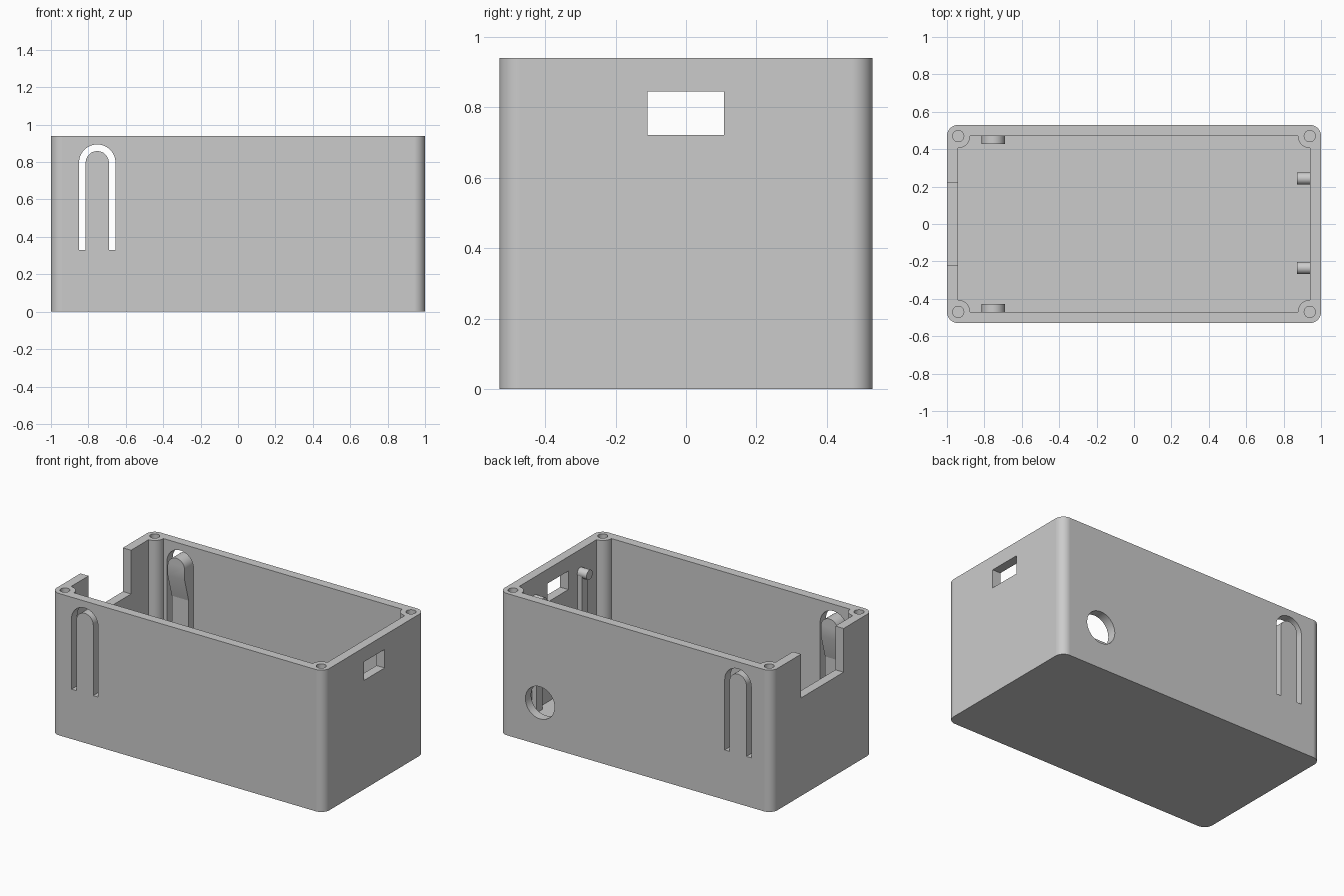
import bpy, bmesh, math

if "Cube" in bpy.data.objects:
    bpy.data.objects.remove(bpy.data.objects["Cube"])

grey = bpy.data.materials.new("light_grey")
grey.diffuse_color = (0.6, 0.6, 0.6, 1)
grey.use_nodes = True
grey.node_tree.nodes["Principled BSDF"].inputs["Base Color"].default_value = grey.diffuse_color

HX, HY, H = 1.0, 0.53, 0.94      # outer half sizes and height
T = 0.06                         # wall, floor and corner radius
IX, IY = HX - T, HY - T


def arc(cx, cy, r, a0, a1, n=16):
    return [(cx + r * math.cos(math.radians(a0 + (a1 - a0) * i / n)),
             cy + r * math.sin(math.radians(a0 + (a1 - a0) * i / n))) for i in range(n + 1)]


def rect(a0, b0, a1, b1):
    return [(a0, b0), (a1, b0), (a1, b1), (a0, b1)]


def circle(cx, cy, r, n=40):
    return arc(cx, cy, r, 0, 360, n)[:-1]


def prism(name, pts, axis, lo, hi):
    """Extrude a 2D outline along an axis from lo to hi."""
    place = {'x': lambda p, d: (d, p[0], p[1]),
             'y': lambda p, d: (p[0], d, p[1]),
             'z': lambda p, d: (p[0], p[1], d)}[axis]
    bm = bmesh.new()
    a = [bm.verts.new(place(p, lo)) for p in pts]
    b = [bm.verts.new(place(p, hi)) for p in pts]
    bm.faces.new(a)
    bm.faces.new(b)
    for i in range(len(pts)):
        j = (i + 1) % len(pts)
        bm.faces.new((a[i], a[j], b[j], b[i]))
    bmesh.ops.recalc_face_normals(bm, faces=bm.faces)
    me = bpy.data.meshes.new(name)
    bm.to_mesh(me)
    bm.free()
    ob = bpy.data.objects.new(name, me)
    bpy.context.collection.objects.link(ob)
    me.materials.append(grey)
    return ob


def boolean(ob, tool, op='DIFFERENCE'):
    mod = ob.modifiers.new("cut", 'BOOLEAN')
    mod.operation, mod.solver, mod.object = op, 'EXACT', tool
    bpy.context.view_layer.objects.active = ob
    bpy.ops.object.modifier_apply(modifier=mod.name)
    bpy.data.objects.remove(tool)


def finish(ob):
    bpy.ops.object.select_all(action='DESELECT')
    ob.select_set(True)
    bpy.context.view_layer.objects.active = ob
    bpy.ops.object.shade_smooth_by_angle(angle=math.radians(30))
    ob.modifiers.new("even_shading", 'WEIGHTED_NORMAL').keep_sharp = True


# Box with rounded corners; cavity outline leaves a round screw boss in each corner
corners = [(IX, IY), (-IX, IY), (-IX, -IY), (IX, -IY)]
outer, inner = [], []
for k, (cx, cy) in enumerate(corners):
    outer += arc(cx, cy, T, 90 * k, 90 * k + 90)
    inner += arc(cx, cy, 0.064, 270 + 90 * k, 180 + 90 * k)
box = prism("box", outer, 'z', 0, H)
boolean(box, prism("cavity", inner, 'z', T, H + 0.1))

# Screw holes
for cx, cy in corners:
    boolean(box, prism("screw_hole", circle(cx, cy, 0.03), 'z', H - 0.4, H + 0.1))

# Left notch, right window, round hole in the back wall
boolean(box, prism("notch", rect(-0.2225, 0.65, 0.2225, H + 0.1), 'x', -1.1, -0.9))
boolean(box, prism("window", rect(-0.11, 0.722, 0.108, 0.845), 'x', 0.9, 1.1))
boolean(box, prism("cable_hole", circle(0.70, 0.28, 0.107), 'y', 0.4, 0.6))

# Arched slots that free a spring tongue in the front and back walls
CX, CZ, RO, RI, BOT = -0.7525, 0.797, 0.0975, 0.062, 0.33
slot = ([(CX + RO, BOT)] + arc(CX, CZ, RO, 0, 180, 24) + [(CX - RO, BOT), (CX - RI, BOT)]
        + arc(CX, CZ, RI, 180, 0, 24) + [(CX + RI, BOT)])
boolean(box, prism("tongue_slot", slot, 'y', -0.7, 0.7))
finish(box)

# Catch on the inside of each tongue: arch outline with a tapered lower end
for side, s in (("front", -1), ("back", 1)):
    arch = [(CX + RI, 0.45)] + arc(CX, CZ, RI, 0, 180, 24) + [(CX - RI, 0.45)]
    catch = prism(side + "_catch", arch, 'y', s * 0.40, s * 0.49)
    wedge = [(s * 0.475, 0.92), (s * 0.427, 0.92), (s * 0.427, 0.73), (s * 0.475, 0.56)]
    boolean(catch, prism("wedge", wedge, 'x', -1, -0.5), 'INTERSECT')
    finish(catch)

# Pegs on the right wall, each on a shallow rib rising from the floor
for side, y in (("front", -0.235), ("back", 0.243)):
    finish(prism(side + "_peg", circle(y, 0.79, 0.032, 32), 'x', 0.872, IX + 0.01))
    prism(side + "_rib", rect(y - 0.03, T - 0.01, y + 0.03, 0.79), 'x', 0.905, IX + 0.01)
